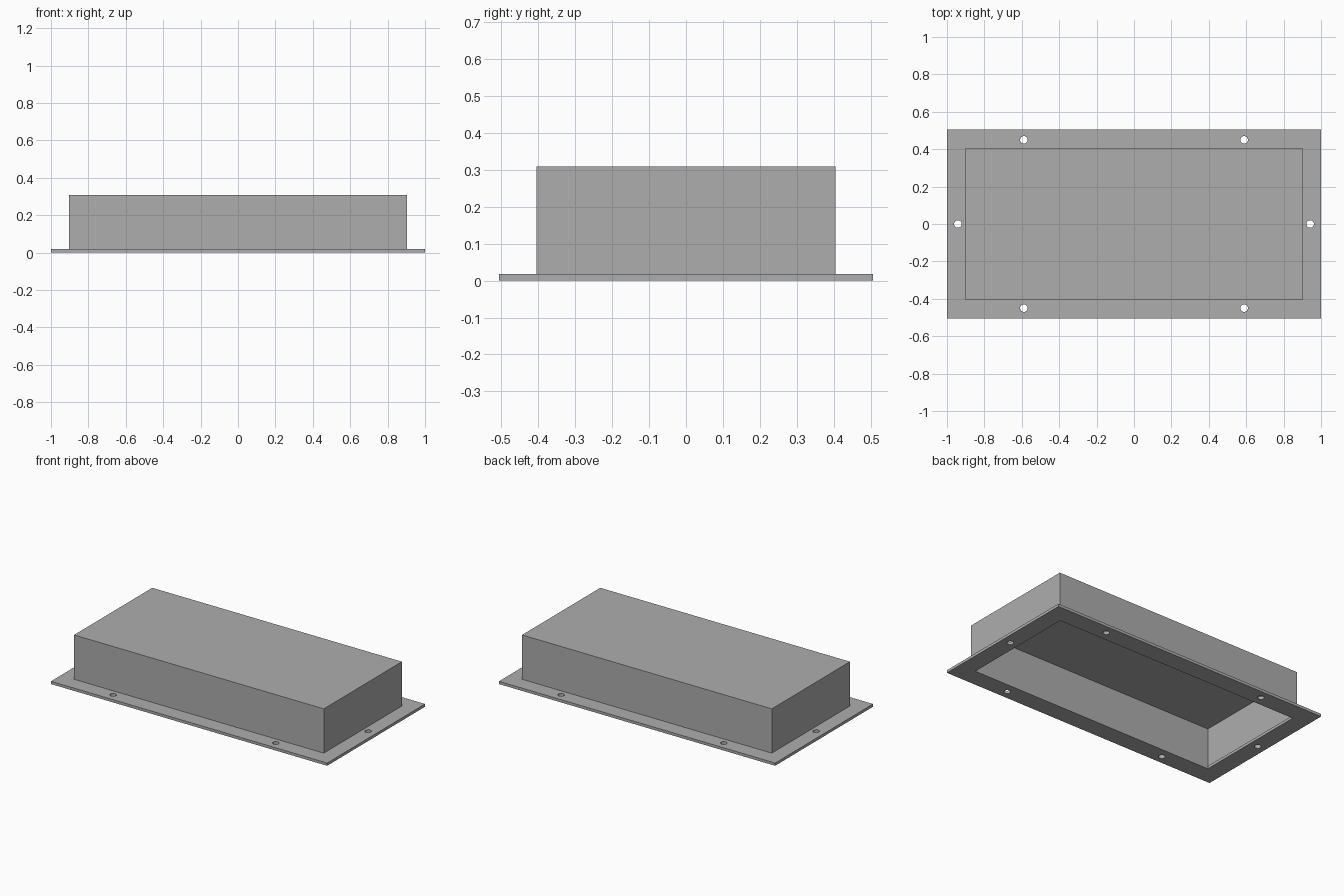
import bpy
import bmesh
from math import cos, sin, tau

old = bpy.data.objects.get("Cube")
if old:
    bpy.data.objects.remove(old, do_unlink=True)

# Main dimensions
FLANGE = (1.0, 0.506)      # half sizes
BODY = (0.904, 0.404)
CAVITY = (0.885, 0.385)
PLATE_Z, CEILING_Z, TOP_Z = 0.018, 0.272, 0.308
HOLE_R = 0.02

metal = bpy.data.materials.new("grey metal")
metal.use_nodes = True
grey = (0.42, 0.42, 0.42, 1.0)
metal.diffuse_color = grey
metal.node_tree.nodes["Principled BSDF"].inputs["Base Color"].default_value = grey


def rectangle(half):
    x, y = half
    return [(-x, -y), (x, -y), (x, y), (-x, y)]


def circle(cx, cy, sides=24):
    return [(cx + HOLE_R * cos(tau * i / sides), cy + HOLE_R * sin(tau * i / sides))
            for i in range(sides)]


def extrude_outline(name, loops, z0, z1):
    """Fill the first loop minus the other loops, then extrude it upwards."""
    bm = bmesh.new()
    for loop in loops:
        verts = [bm.verts.new((x, y, z0)) for x, y in loop]
        for a, b in zip(verts, verts[1:] + verts[:1]):
            bm.edges.new((a, b))
    bmesh.ops.triangle_fill(bm, edges=bm.edges[:], use_beauty=True)
    result = bmesh.ops.extrude_face_region(bm, geom=bm.faces[:], use_keep_orig=True)
    top = [g for g in result["geom"] if isinstance(g, bmesh.types.BMVert)]
    bmesh.ops.translate(bm, verts=top, vec=(0, 0, z1 - z0))
    bmesh.ops.recalc_face_normals(bm, faces=bm.faces[:])
    bmesh.ops.dissolve_limit(bm, angle_limit=0.01, verts=bm.verts[:], edges=bm.edges[:])
    mesh = bpy.data.meshes.new(name)
    bm.to_mesh(mesh)
    bm.free()
    mesh.materials.append(metal)
    obj = bpy.data.objects.new(name, mesh)
    bpy.context.collection.objects.link(obj)
    return obj


# Mounting flange with six screw holes around the opening
holes = [circle(sx * 0.589, sy * 0.45) for sx in (-1, 1) for sy in (-1, 1)]
holes += [circle(sx * 0.942, 0) for sx in (-1, 1)]
extrude_outline("mounting_flange", [rectangle(FLANGE), rectangle(CAVITY)] + holes, 0, PLATE_Z)

# Hollow cover body, open underneath: one block with its bottom inset and pushed up
bm = bmesh.new()
bmesh.ops.create_cube(bm, size=2)
for v in bm.verts:
    v.co = (v.co.x * BODY[0], v.co.y * BODY[1], TOP_Z if v.co.z > 0 else PLATE_Z)
bottom = min(bm.faces, key=lambda f: f.calc_center_median().z)
bmesh.ops.inset_individual(bm, faces=[bottom], thickness=BODY[0] - CAVITY[0])
rim = bmesh.ops.extrude_discrete_faces(bm, faces=[bottom])["faces"][0]
bmesh.ops.translate(bm, verts=rim.verts[:], vec=(0, 0, CEILING_Z - PLATE_Z))
mesh = bpy.data.meshes.new("cover_body")
bm.to_mesh(mesh)
bm.free()
mesh.materials.append(metal)
bpy.context.collection.objects.link(bpy.data.objects.new("cover_body", mesh))
